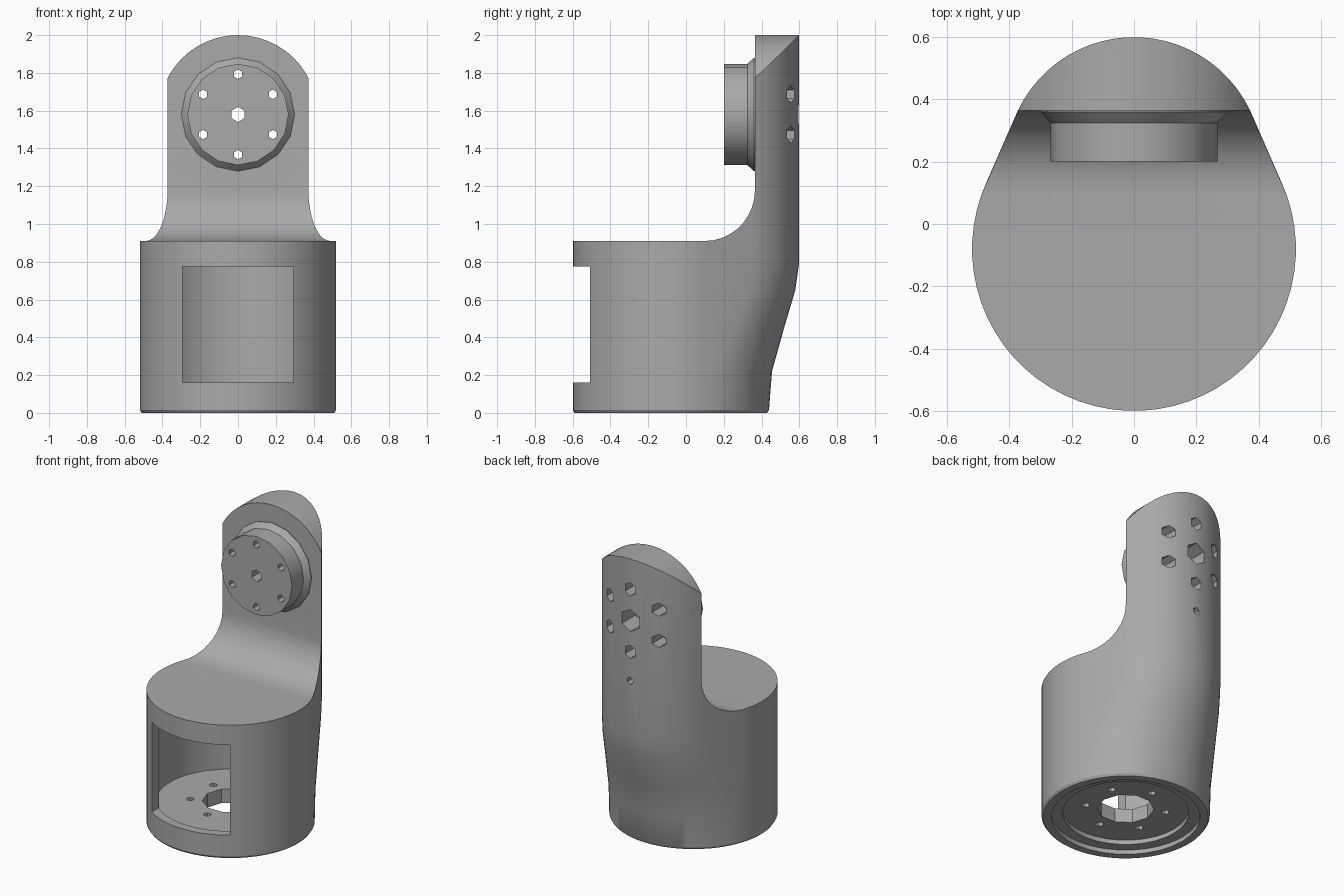
import bpy, bmesh
from math import sin, cos, pi, radians
from mathutils import Matrix, Vector

if "Cube" in bpy.data.objects:
    bpy.data.objects.remove(bpy.data.objects["Cube"])

grey = bpy.data.materials.new("grey_plastic")
grey.use_nodes = True
COLOUR = (0.4, 0.4, 0.4, 1)
grey.diffuse_color = COLOUR
grey.node_tree.nodes["Principled BSDF"].inputs["Base Color"].default_value = COLOUR

AXIS = -0.08       # y of the housing centre
PIVOT = 1.58       # height of the joint centre


def loft(name, rings):
    """Closed solid through rings of equal point count."""
    bm = bmesh.new()
    loops = [[bm.verts.new(p) for p in ring] for ring in rings]
    n = len(loops[0])
    for a, b in zip(loops, loops[1:]):
        for i in range(n):
            j = (i + 1) % n
            bm.faces.new((a[i], a[j], b[j], b[i]))
    bm.faces.new(loops[0][::-1])
    bm.faces.new(loops[-1])
    bmesh.ops.recalc_face_normals(bm, faces=bm.faces)
    mesh = bpy.data.meshes.new(name)
    bm.to_mesh(mesh)
    bm.free()
    mesh.materials.append(grey)
    obj = bpy.data.objects.new(name, mesh)
    bpy.context.collection.objects.link(obj)
    return obj


def upright(name, r, z0, z1, sides, x=0, y=AXIS):
    def ring(z):
        return [(x + r * cos(2 * pi * i / sides), y + r * sin(2 * pi * i / sides), z)
                for i in range(sides)]
    return loft(name, [ring(z0), ring(z1)])


def along_y(name, steps, sides, x=0, z=PIVOT):
    """Turned solid on the y axis, steps are (y, radius)."""
    return loft(name, [[(x + r * sin(2 * pi * i / sides), y, z + r * cos(2 * pi * i / sides))
                        for i in range(sides)] for y, r in steps])


def box(name, lo, hi):
    return loft(name, [[(lo[0], lo[1], z), (hi[0], lo[1], z), (hi[0], hi[1], z), (lo[0], hi[1], z)]
                       for z in (lo[2], hi[2])])


def boolean(targets, cutter, operation="DIFFERENCE"):
    for target in targets:
        mod = target.modifiers.new("cut", "BOOLEAN")
        mod.operation = operation
        mod.solver = "EXACT"
        mod.object = cutter
        bpy.context.view_layer.objects.active = target
        bpy.ops.object.modifier_apply(modifier=mod.name)
    bpy.data.objects.remove(cutter)


# Body: round at the foot, egg-shaped above where it grows into the arm
def section(z, blend, inset=0, sides=64):
    ring = []
    for i in range(sides):
        a = 2 * pi * (i + 0.5) / sides
        n = Vector((cos(a), sin(a), 0))
        p = Vector((0, AXIS, z)) + n * (0.52 - inset)
        if sin(a) > 0.4:
            p = p.lerp(Vector((0, 0.187, z)) + n * (0.413 - inset), blend)
        ring.append(p)
    return ring


body = loft("bracket_body", [section(0, 0, 0.01), section(0.015, 0), section(0.22, 0.1),
                             section(0.45, 0.5), section(0.65, 0.87), section(0.8, 1),
                             section(2.1, 1)])

# Space in front of the arm, with a fillet at its root
fillet = [(0.10 + 0.265 * sin(a), 1.18 - 0.27 * cos(a))
          for a in [radians(10 * k) for k in range(10)]]
side_profile = [(-1, 0.91)] + fillet + [(0.365, 2.3), (-1, 2.3)]
boolean([body], loft("front_cutter", [[(x, y, z) for y, z in side_profile] for x in (-1, 1)]))

# Rounded arm end
arc = [(0.42 * cos(pi * k / 24), PIVOT + 0.42 * sin(pi * k / 24)) for k in range(25)]
end_profile = [(-0.7, -0.1), (0.7, -0.1), (0.7, PIVOT)] + arc + [(-0.7, PIVOT)]
boolean([body], loft("end_keeper", [[(x, y, z) for x, z in end_profile] for y in (-1, 1)]),
        "INTERSECT")

# Front window and inner chamber
boolean([body], upright("chamber_cutter", 0.46, 0.155, 0.785, 48))
boolean([body], box("window_cutter", (-0.295, -0.8, 0.16), (0.295, -0.2, 0.775)))

# Stepped recess, shaft hole and screw holes in the foot
boolean([body], upright("recess_cutter", 0.46, -0.1, 0.03, 32))
boolean([body], upright("inner_recess_cutter", 0.39, -0.1, 0.06, 32))
boolean([body], upright("shaft_cutter", 0.175, -0.1, 0.3, 10))
for k in range(6):
    a = pi / 6 + k * pi / 3
    boolean([body], upright("foot_screw_cutter", 0.025, -0.1, 0.3, 6,
                            0.25 * cos(a), AXIS + 0.25 * sin(a)))

# Joint pad with a flared root
pad = along_y("joint_pad", [(0.2, 0.268), (0.325, 0.268), (0.36, 0.3), (0.38, 0.3)], 16)

# Centre hole and bolt circle, widened at the back
boolean([body, pad], along_y("centre_cutter", [(0, 0.04), (0.45, 0.04), (0.451, 0.075), (0.8, 0.075)], 6))
for k in range(6):
    a = k * pi / 3
    boolean([body, pad], along_y("bolt_cutter", [(0, 0.025), (0.45, 0.025), (0.451, 0.045), (0.8, 0.045)],
                                 6, 0.213 * sin(a), PIVOT + 0.213 * cos(a)))
boolean([body], along_y("lower_bolt_cutter", [(0.52, 0.025), (0.8, 0.025)], 6, 0, 1.17))

# Smooth curved walls, sharp rims
for obj in (body, pad):
    bpy.ops.object.select_all(action="DESELECT")
    obj.select_set(True)
    bpy.context.view_layer.objects.active = obj
    bpy.ops.object.shade_smooth_by_angle(angle=radians(30))
